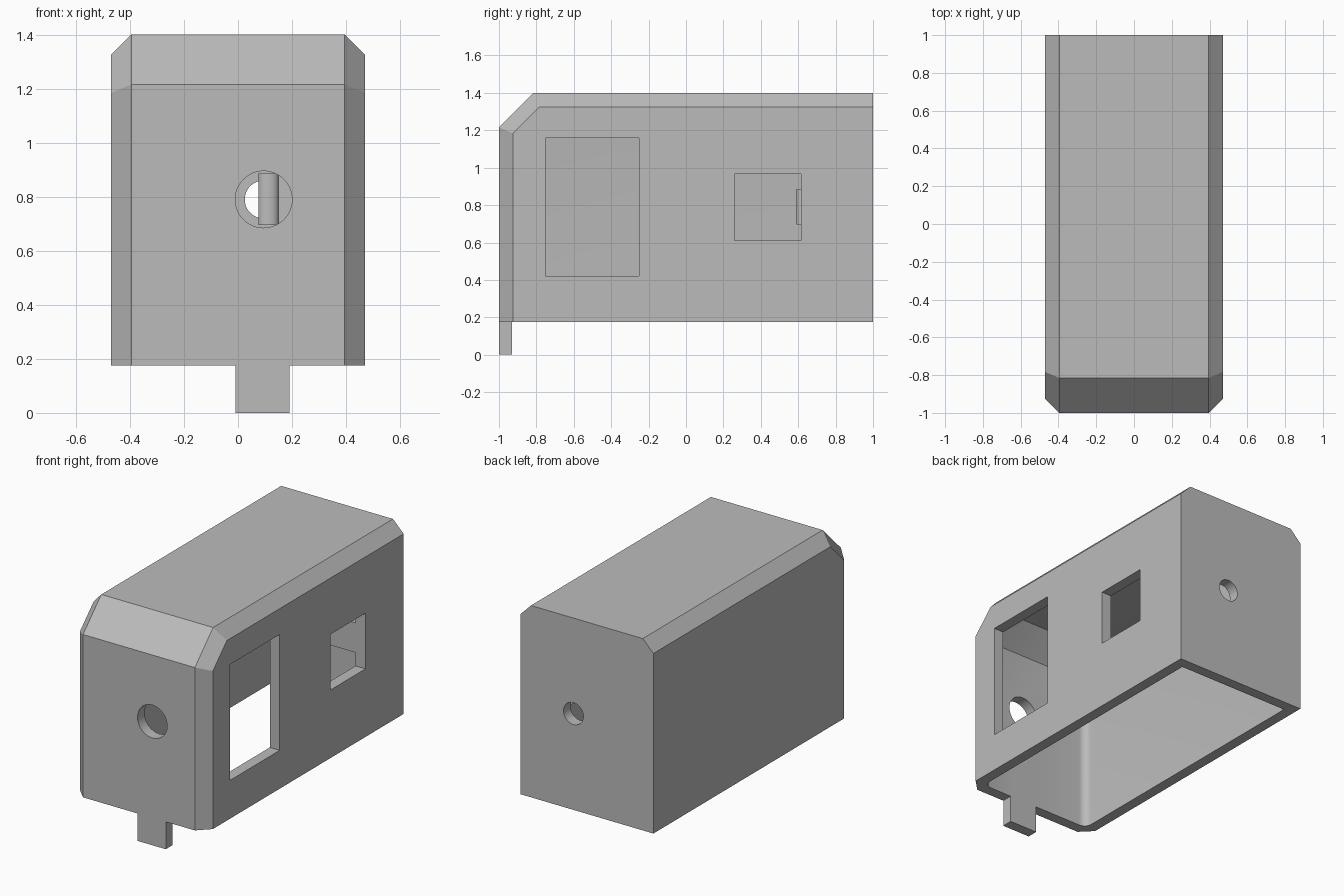
import bpy, bmesh, math
from mathutils import Matrix

if "Cube" in bpy.data.objects:
    bpy.data.objects.remove(bpy.data.objects["Cube"], do_unlink=True)

BOTTOM, TOP, FRONT, BACK, HALF = 0.175, 1.4, -1.0, 1.0, 0.47
SLOPE, CHAMFER, WALL = 0.185, 0.075, 0.07

grey = bpy.data.materials.new("plain grey")
grey.use_nodes = True
COLOUR = (0.5, 0.5, 0.5, 1)
grey.diffuse_color = COLOUR
grey.node_tree.nodes["Principled BSDF"].inputs["Base Color"].default_value = COLOUR


def finish(name, bm):
    bmesh.ops.recalc_face_normals(bm, faces=bm.faces)
    mesh = bpy.data.meshes.new(name)
    bm.to_mesh(mesh)
    bm.free()
    mesh.materials.append(grey)
    obj = bpy.data.objects.new(name, mesh)
    bpy.context.collection.objects.link(obj)
    return obj


def loft(name, rings):
    """Skin a list of equal-length point rings and cap both ends."""
    bm = bmesh.new()
    loops = [[bm.verts.new(p) for p in ring] for ring in rings]
    n = len(loops[0])
    for a, b in zip(loops, loops[1:]):
        for i in range(n):
            j = (i + 1) % n
            bm.faces.new((a[i], a[j], b[j], b[i]))
    bm.faces.new(loops[0])
    bm.faces.new(loops[-1])
    return finish(name, bm)


def box(name, x, y, z):
    rect = [(x[0], y[0]), (x[1], y[0]), (x[1], y[1]), (x[0], y[1])]
    return loft(name, [[(a, b, h) for a, b in rect] for h in z])


def side_ring(x, inset, back, bottom):
    """Side profile with a sloped nose, shrunk at the front, slope and top."""
    k = inset * math.tan(math.pi / 8)
    y, z = FRONT + inset, TOP - inset
    return [(x, y, bottom), (x, y, TOP - SLOPE - k), (x, FRONT + SLOPE + k, z),
            (x, back, z), (x, back, bottom)]


def body(name, layers, back, bottom):
    both = [(-x, d) for x, d in layers] + [(x, d) for x, d in reversed(layers)]
    return loft(name, [side_ring(x, d, back, bottom) for x, d in both])


def hole(name, radius, y):
    bm = bmesh.new()
    place = Matrix.Translation((0.095, y, 0.79)) @ Matrix.Rotation(math.pi / 2, 4, "X")
    bmesh.ops.create_cone(bm, cap_ends=True, segments=48, radius1=radius,
                          radius2=radius, depth=0.3, matrix=place)
    return finish(name, bm)


def combine(target, other, operation):
    mod = target.modifiers.new(operation, "BOOLEAN")
    mod.operation, mod.object, mod.solver = operation, other, "EXACT"
    bpy.context.view_layer.objects.active = target
    bpy.ops.object.modifier_apply(modifier=mod.name)
    bpy.data.objects.remove(other, do_unlink=True)


def smooth(obj):
    bpy.ops.object.select_all(action="DESELECT")
    obj.select_set(True)
    bpy.context.view_layer.objects.active = obj
    bpy.ops.object.shade_smooth_by_angle(angle=math.radians(30))


# Chamfered outer shell
shell = body("housing", [(HALF, CHAMFER), (HALF - CHAMFER, 0)], BACK, BOTTOM)

# Hollow inside with rounded corners, open at the bottom
R, STEPS = 0.05, 5
arc = [math.pi / 2 * i / STEPS for i in range(STEPS + 1)]
layers = [(HALF - WALL - R * (1 - math.cos(a)), WALL + R * (1 - math.sin(a))) for a in arc]
combine(shell, body("cavity", layers, BACK - WALL, 0.05), "DIFFERENCE")

# Tongue under the front wall
combine(shell, box("tongue", (-0.01, 0.19), (FRONT, FRONT + WALL), (0, BOTTOM + 0.05)), "UNION")

# Windows in one side, round holes front and back
for name, y, z in (("large_window", (-0.75, -0.25), (0.42, 1.16)),
                   ("small_window", (0.26, 0.615), (0.61, 0.965))):
    combine(shell, box(name, (0.3, 0.6), y, z), "DIFFERENCE")
for name, radius, y in (("front_hole", 0.105, FRONT), ("back_hole", 0.07, BACK)):
    combine(shell, hole(name, radius, y), "DIFFERENCE")
smooth(shell)

# Inner latch arm beside the small window, with a rounded catch at its tip
bump = [(0.1125 + 0.0375 * math.cos(t), 0.615 - 0.025 * math.sin(t))
        for t in (math.pi * i / 12 for i in range(13))]
outline = [(HALF - WALL, 0.665), (HALF - WALL, 0.615)] + bump + [(0.075, 0.665)]
latch = loft("latch_arm", [[(x, y, z) for x, y in outline] for z in (0.695, 0.885)])
smooth(latch)
